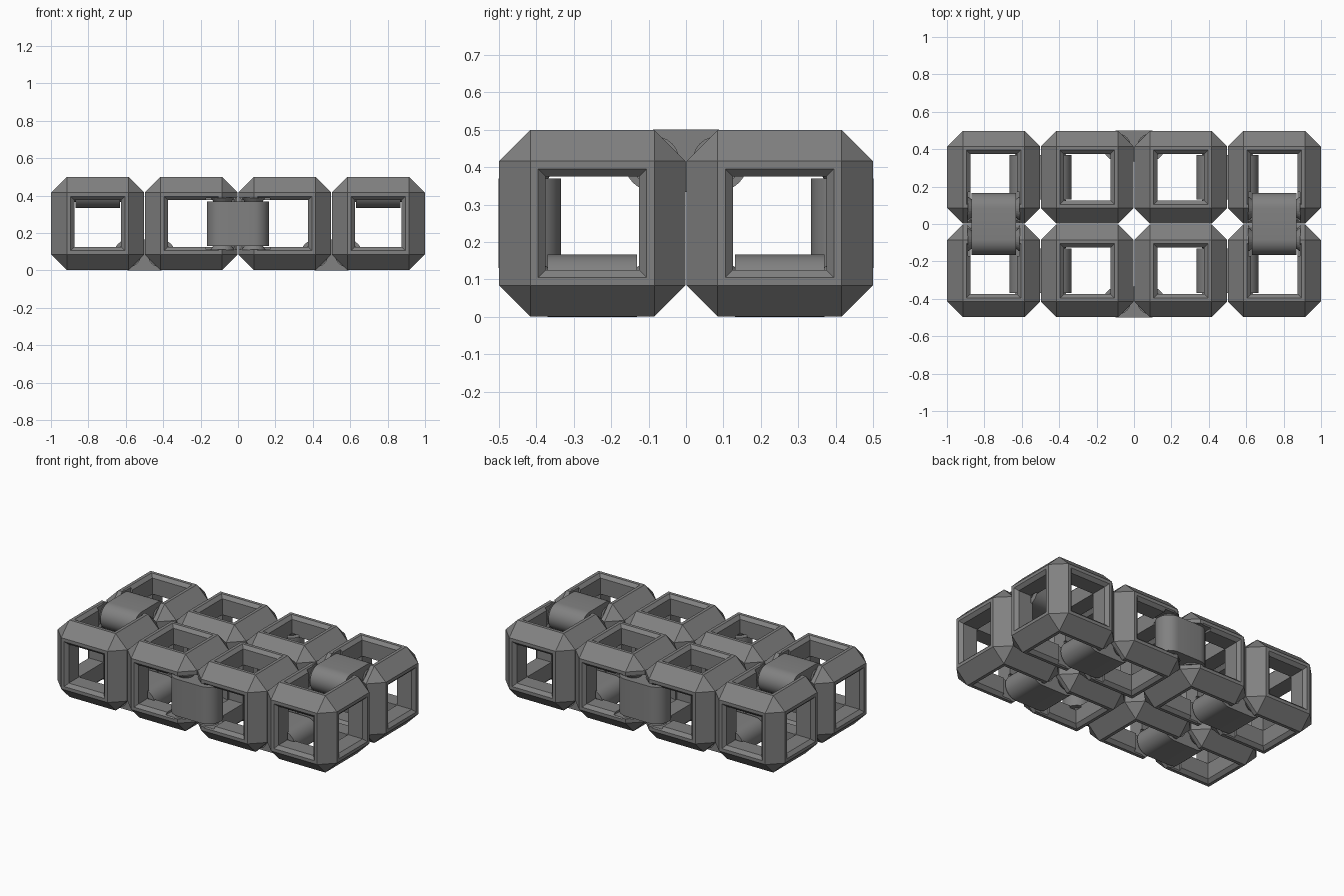
import bpy, bmesh, math
from mathutils import Matrix, Vector

if "Cube" in bpy.data.objects:
    bpy.data.objects.remove(bpy.data.objects["Cube"])

HALF = 0.2485      # half size of one cube frame
CHAMFER = 0.083    # outer chamfer, also the hinge radius
WINDOW = 0.125     # half size of the square opening
SLOT = 0.138       # half length of the gap cut for a hinge
LINK = 0.119       # half length of a hinge link

grey = bpy.data.materials.new("mid grey")
grey.diffuse_color = (0.22, 0.22, 0.22, 1)
grey.use_nodes = True
grey.node_tree.nodes["Principled BSDF"].inputs["Base Color"].default_value = grey.diffuse_color


def add_object(name, bm, hidden=False):
    bmesh.ops.recalc_face_normals(bm, faces=bm.faces)
    mesh = bpy.data.meshes.new(name)
    bm.to_mesh(mesh)
    bm.free()
    mesh.materials.append(grey)
    obj = bpy.data.objects.new(name, mesh)
    bpy.context.collection.objects.link(obj)
    obj.hide_render = hidden
    return obj


def frame_bmesh():
    # Chamfered cube with square windows that meet in an open middle
    bm = bmesh.new()
    bmesh.ops.create_cube(bm, size=2 * HALF)
    bmesh.ops.bevel(bm, geom=bm.edges[:], offset=CHAMFER, segments=1,
                    affect='EDGES', clamp_overlap=False)
    sides = [f for f in bm.faces if max(map(abs, f.normal)) > 0.99]
    steps = ((0.145, HALF), (WINDOW, HALF - 0.02), (WINDOW, WINDOW))
    for f in sides:
        n = f.normal.copy()
        for half, depth in steps:
            bmesh.ops.inset_individual(bm, faces=[f], thickness=0.005)
            for v in f.verts:
                v.co = Vector([math.copysign(depth if abs(n[i]) > 0.5 else half, v.co[i])
                               for i in range(3)])
    bmesh.ops.delete(bm, geom=sides, context='FACES')
    bmesh.ops.remove_doubles(bm, verts=bm.verts[:], dist=0.0005)
    return bm


def basis(axis, across, origin):
    # Local x runs across the joint, local z along the hinge axis
    a, d = Vector(axis), Vector(across)
    m = Matrix((d, a.cross(d), a)).transposed().to_4x4()
    m.translation = origin
    return m


# Each hinge: joint position, axis direction, direction across the joint
hinges = []
for s in (-1, 1):
    hinges.append(("top_link", (0.75 * s, 0, 0.5 - CHAMFER), (1, 0, 0), (0, 1, 0)))
    hinges.append(("side_link", (0, s * (0.5 - CHAMFER), 0.25), (0, 0, 1), (1, 0, 0)))
    for t in (-1, 1):
        hinges.append(("bottom_link", (0.5 * s, 0.25 * t, CHAMFER), (0, 1, 0), (1, 0, 0)))

# Links: rounded bars spanning two neighbouring frames
for name, pos, axis, across in hinges:
    bm = bmesh.new()
    ring = []
    for side in (1, -1):
        for i in range(17):
            a = math.pi * (i / 16 - 0.5) + (0 if side > 0 else math.pi)
            ring.append(bm.verts.new((side * CHAMFER + CHAMFER * math.cos(a),
                                      CHAMFER * math.sin(a), -LINK)))
    face = bm.faces.new(ring)
    ext = bmesh.ops.extrude_face_region(bm, geom=[face])
    bmesh.ops.translate(bm, vec=(0, 0, 2 * LINK),
                        verts=[v for v in ext["geom"] if isinstance(v, bmesh.types.BMVert)])
    if not any(f for f in bm.faces if all(v.co.z < 0 for v in f.verts)):
        bm.faces.new(ring)
    bm.transform(basis(axis, across, pos))
    obj = add_object(name, bm)
    bpy.context.view_layer.objects.active = obj
    obj.select_set(True)
    bpy.ops.object.shade_smooth_by_angle(angle=math.radians(30))
    obj.select_set(False)

# Frames, slotted wherever a link wraps one of their edges
for x in (-0.75, -0.25, 0.25, 0.75):
    for y in (-0.25, 0.25):
        centre = Vector((x, y, 0.25))
        frame = add_object("cube_frame", frame_bmesh())
        frame.location = centre
        for name, pos, axis, across in hinges:
            p, a, d = Vector(pos), Vector(axis), Vector(across)
            side = 1 if (centre - p).dot(d) > 0 else -1
            pivot = p + d * side * CHAMFER
            if (pivot - centre).length > 0.3:
                continue
            # Slot cutter
            bm = bmesh.new()
            bmesh.ops.create_cube(bm, size=1)
            bmesh.ops.scale(bm, vec=(0.178, 0.178, 2 * SLOT), verts=bm.verts)
            bm.transform(basis(axis, across, pivot))
            cutter = add_object("slot_cutter", bm, hidden=True)
            cutter.hide_viewport = True
            mod = frame.modifiers.new("slot", 'BOOLEAN')
            mod.operation = 'DIFFERENCE'
            mod.solver = 'EXACT'
            mod.object = cutter
            # Tapered pins reaching from the slot ends into the link
            bm = bmesh.new()
            for s in (-1, 1):
                spin = Matrix.Rotation(math.pi if s < 0 else 0, 4, 'X')
                bmesh.ops.create_cone(bm, cap_ends=True, segments=24, radius1=0.035,
                                      radius2=0.065, depth=0.04,
                                      matrix=spin @ Matrix.Translation((0, 0, SLOT - 0.018)))
            bm.transform(basis(axis, across, pivot))
            add_object("hinge_pin", bm)
